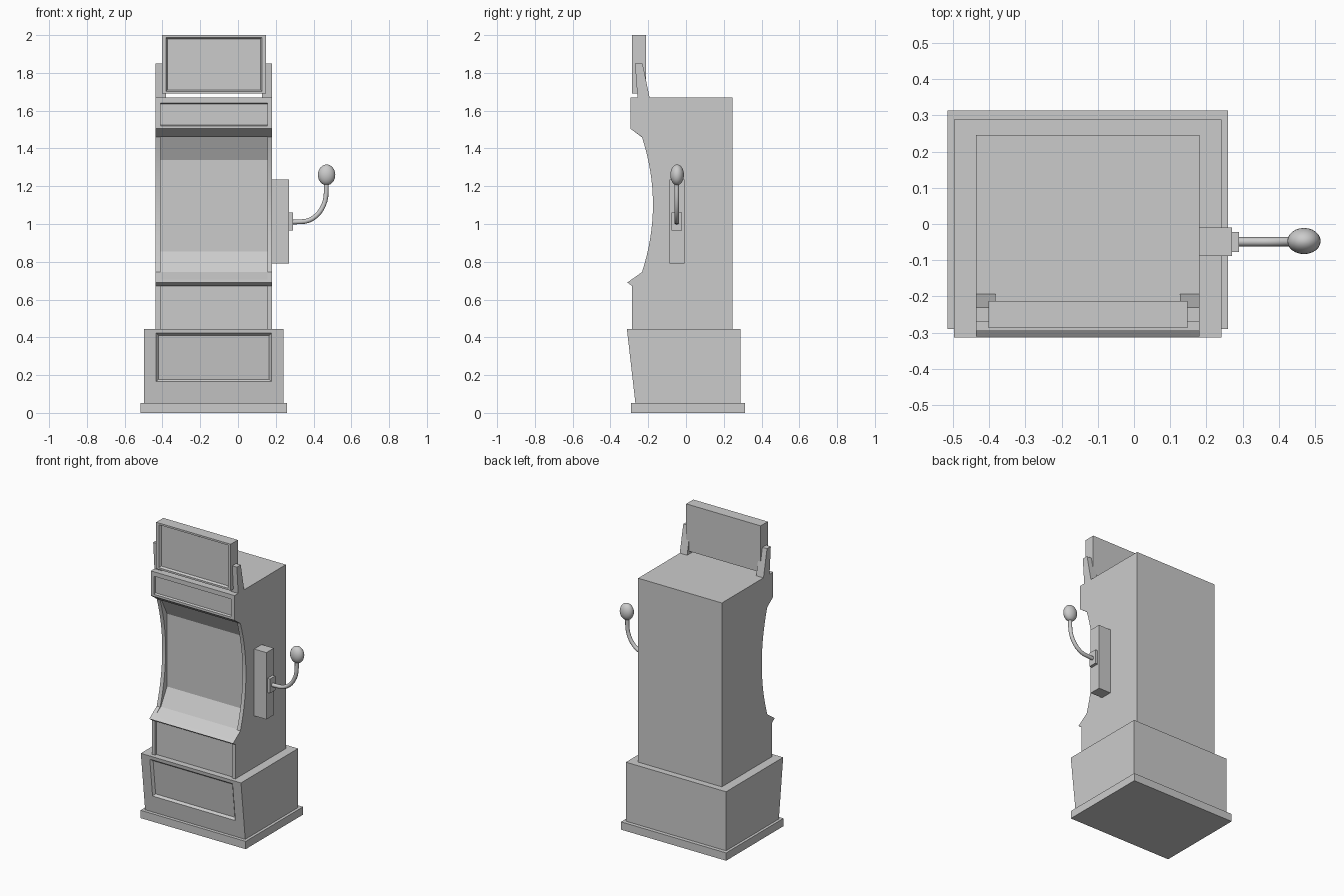
import bpy, bmesh, math
from mathutils import Vector

if "Cube" in bpy.data.objects:
    bpy.data.objects.remove(bpy.data.objects["Cube"])

CX = -0.127  # middle of the cabinet


def finish(name, bm):
    bmesh.ops.recalc_face_normals(bm, faces=bm.faces)
    mesh = bpy.data.meshes.new(name)
    bm.to_mesh(mesh)
    bm.free()
    obj = bpy.data.objects.new(name, mesh)
    bpy.context.collection.objects.link(obj)
    return obj


def smooth(obj, angle=30):
    bpy.ops.object.select_all(action='DESELECT')
    obj.select_set(True)
    bpy.context.view_layer.objects.active = obj
    bpy.ops.object.shade_smooth_by_angle(angle=math.radians(angle))


def prism(name, profile, x0, x1, recess=None):
    """Side profile of (y, z) points pulled from x0 to x1.
    recess: list of (x0, x1, t0, t1, depth, slope) inset in the front face (first edge)."""
    bm = bmesh.new()
    a = [bm.verts.new((x0, y, z)) for y, z in profile]
    b = [bm.verts.new((x1, y, z)) for y, z in profile]
    bm.faces.new(a)
    bm.faces.new(b)
    n = len(profile)
    for i in range(n):
        j = (i + 1) % n
        if i or not recess:
            bm.faces.new((a[i], a[j], b[j], b[i]))
            continue
        # framed, recessed front panel
        px0, px1, z0, z1, depth, lip = recess

        def front(x, z, d):
            (ya, za), (yb, zb) = profile[0], profile[1]
            return bm.verts.new((x, ya + (yb - ya) * (z - za) / (zb - za) + d, z))
        rings = [[a[0], b[0], b[1], a[1]]]
        for s, d in ((0, 0), (lip, depth)):
            rings.append([front(px0 + s, z0 + s, d), front(px1 - s, z0 + s, d),
                          front(px1 - s, z1 - s, d), front(px0 + s, z1 - s, d)])
        for r, q in zip(rings, rings[1:]):
            for k in range(4):
                m = (k + 1) % 4
                bm.faces.new((r[k], r[m], q[m], q[k]))
        bm.faces.new(rings[-1])
    return finish(name, bm)


def box(name, x0, x1, y0, y1, z0, z1):
    return prism(name, [(y0, z0), (y0, z1), (y1, z1), (y1, z0)], x0, x1)


# plinth and slanted base with framed panel
box("plinth", -0.515, 0.26, -0.29, 0.313, 0, 0.052)
prism("base", [(-0.268, 0.052), (-0.313, 0.445), (0.288, 0.445), (0.288, 0.052)],
      -0.497, 0.241, (-0.433, 0.177, 0.165, 0.422, 0.015, 0.013))

# cabinet side panels with the curved screen opening
N = 16
arc = []
for i in range(N + 1):
    z = 0.745 + (1.46 - 0.745) * i / N
    arc.append((-0.175 - 0.058 * ((z - 1.1025) / 0.3575) ** 2, z))
side = ([(-0.285, 0.445), (-0.285, 0.672), (-0.311, 0.69)] + arc +
        [(-0.295, 1.505), (-0.295, 1.67), (0.245, 1.67), (0.245, 0.445)])
for label, x0, x1 in (("left", -0.436, -0.411), ("right", 0.156, 0.181)):
    smooth(prism(label + "_side_panel", side, x0, x1), 20)

# cabinet core: recessed lower panel, ledge, screen and upper panel
core = [(-0.272, 0.445), (-0.272, 0.672), (-0.285, 0.672), (-0.311, 0.69), (-0.29, 0.705),
        (-0.225, 0.745), (-0.16, 0.855), (-0.16, 1.34), (-0.222, 1.46), (-0.235, 1.46),
        (-0.295, 1.505), (-0.295, 1.52), (-0.282, 1.525), (-0.282, 1.635), (-0.295, 1.64),
        (-0.295, 1.67), (0.245, 1.67), (0.245, 0.445)]
prism("cabinet_core", core, -0.411, 0.156)

# top sign and its wedge brackets
prism("top_sign", [(-0.287, 1.69), (-0.287, 2.0), (-0.212, 2.0), (-0.212, 1.69)],
      -0.402, 0.147, (-0.382, 0.127, 1.702, 1.988, 0.014, 0.008))
wedge = [(-0.257, 1.67), (-0.27, 1.85), (-0.23, 1.85), (-0.193, 1.67)]
for label, x0, x1 in (("left", -0.436, -0.382), ("right", 0.127, 0.181)):
    prism(label + "_sign_bracket", wedge, x0, x1)

# lever housing and pivot plate
box("lever_housing", 0.181, 0.271, -0.088, -0.009, 0.79, 1.235)
box("lever_pivot_plate", 0.271, 0.29, -0.077, -0.022, 0.965, 1.06)

# bent lever arm: tube swept along a quarter bend
bend = [(0.28, 1.01), (0.335, 1.012)]
bend += [(0.335 + 0.132 * math.sin(t), 1.17 - 0.158 * math.cos(t))
         for t in [math.pi / 2 * i / 10 for i in range(1, 11)]]
bend += [(0.468, 1.22)]
bm = bmesh.new()
rings = []
for i, (x, z) in enumerate(bend):
    p, q = bend[max(i - 1, 0)], bend[min(i + 1, len(bend) - 1)]
    d = Vector((q[0] - p[0], 0, q[1] - p[1])).normalized()
    u, v = Vector((0, 1, 0)), Vector((-d.z, 0, d.x))
    c = Vector((x, -0.049, z))
    rings.append([bm.verts.new(c + 0.0125 * (u * math.cos(a) + v * math.sin(a)))
                  for a in [math.tau * k / 12 for k in range(12)]])
for r, s in zip(rings, rings[1:]):
    for k in range(12):
        m = (k + 1) % 12
        bm.faces.new((r[k], r[m], s[m], s[k]))
bm.faces.new(rings[0])
bm.faces.new(rings[-1])
smooth(finish("lever_arm", bm), 40)

# egg-shaped lever knob
bpy.ops.mesh.primitive_uv_sphere_add(segments=24, ring_count=16, radius=1, location=(0.469, -0.047, 1.26))
knob = bpy.context.object
knob.name = "lever_knob"
knob.scale = (0.046, 0.036, 0.055)
smooth(knob, 40)
